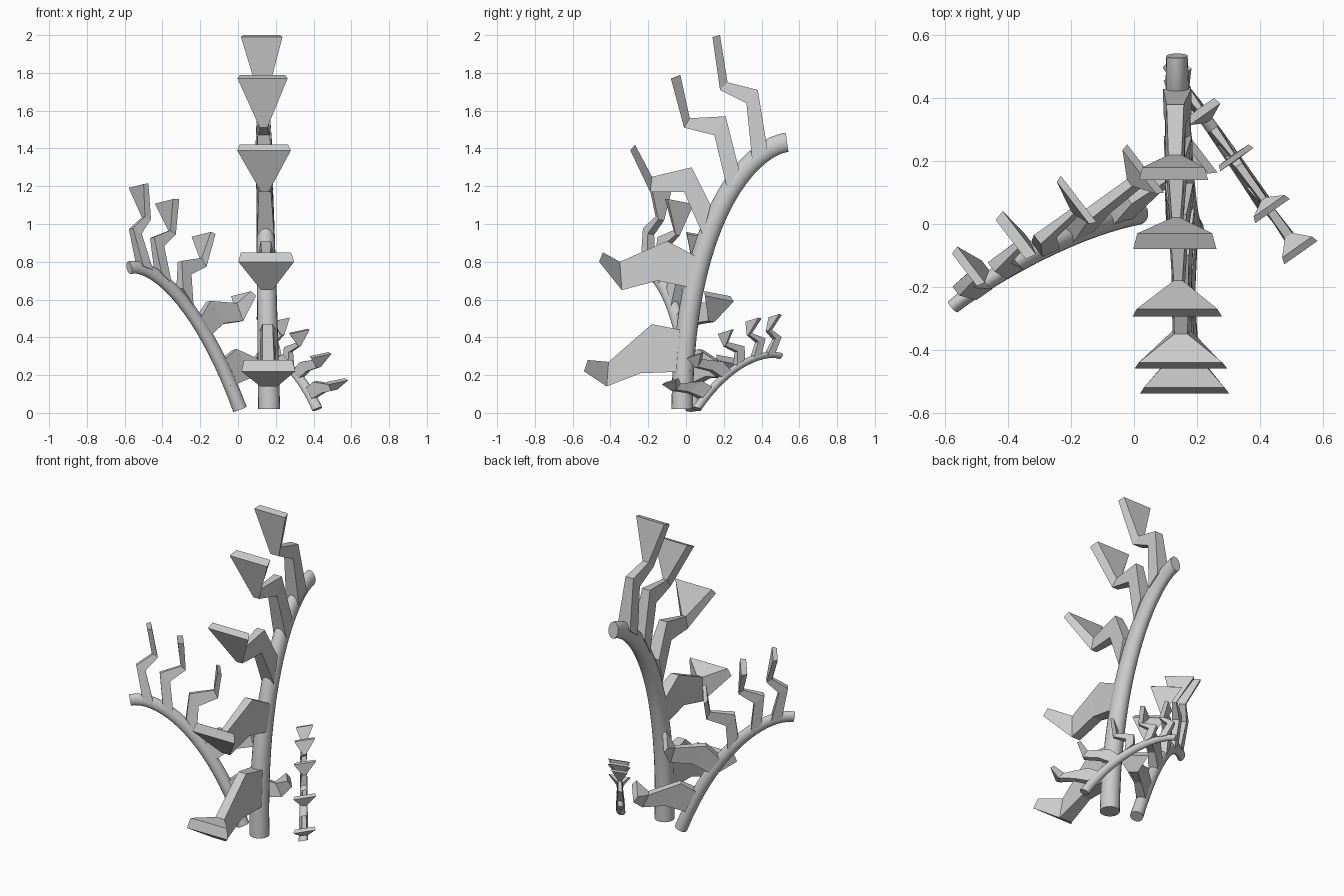
import bpy
import bmesh
import math
from mathutils import Vector, Matrix

cube = bpy.data.objects.get("Cube")
if cube:
    bpy.data.objects.remove(cube, do_unlink=True)

grey = bpy.data.materials.new("plain grey")
grey.use_nodes = True
grey.diffuse_color = (0.6, 0.6, 0.6, 1)
grey.node_tree.nodes["Principled BSDF"].inputs["Base Color"].default_value = (0.6, 0.6, 0.6, 1)

# Each arm: (upper, lower) profile points at root, elbow, wrist and hand end
ARMS = [
    [((.04, .41), (.04, .20)), ((-.16, .45), (-.22, .19)),
     ((-.39, .25), (-.40, .12)), ((-.50, .26), (-.52, .20))],
    [((.09, .80), (.06, .64)), ((-.08, .89), (-.13, .68)),
     ((-.33, .78), (-.32, .63)), ((-.42, .83), (-.44, .78))],
    [((.15, 1.08), (.11, .92)), ((.05, 1.28), (.01, 1.15)),
     ((-.16, 1.23), (-.17, 1.15)), ((-.25, 1.40), (-.275, 1.37))],
    [((.30, 1.27), (.24, 1.16)), ((.23, 1.55), (.17, 1.45)),
     ((.04, 1.54), (.01, 1.49)), ((-.01, 1.77), (-.06, 1.75))],
    [((.45, 1.38), (.37, 1.32)), ((.40, 1.69), (.34, 1.62)),
     ((.24, 1.73), (.20, 1.69)), ((.20, 1.98), (.16, 1.97))],
]
WRIST_WIDTHS = [.09, .06, .04, .04, .06]
HAND_WIDTHS = [.285, .295, .285, .265, .22]


def loft(name, rings, frame, smooth=False):
    """Skin a row of equal rings, cap both ends and place it with the frame."""
    bm = bmesh.new()
    loops = [[bm.verts.new(frame @ Vector(p)) for p in ring] for ring in rings]
    for a, b in zip(loops, loops[1:]):
        for i in range(len(a)):
            j = (i + 1) % len(a)
            bm.faces.new((a[i], a[j], b[j], b[i]))
    bm.faces.new(loops[0])
    bm.faces.new(loops[-1])
    bmesh.ops.recalc_face_normals(bm, faces=bm.faces)
    mesh = bpy.data.meshes.new(name)
    bm.to_mesh(mesh)
    bm.free()
    mesh.materials.append(grey)
    obj = bpy.data.objects.new(name, mesh)
    bpy.context.collection.objects.link(obj)
    if smooth:
        bpy.ops.object.select_all(action="DESELECT")
        obj.select_set(True)
        bpy.context.view_layer.objects.active = obj
        bpy.ops.object.shade_smooth_by_angle(angle=math.radians(40))
    return obj


def stalk_rings(steps=20, sides=20):
    """Curved tube that flattens sideways towards its tip."""
    p = [Vector(c) for c in ((0, 0, 0), (0, 0, .95), (0, .33, 1.38), (0, .555, 1.413))]
    rings = []
    for s in range(steps + 1):
        t = s / steps
        k = 1 - t
        centre = p[0] * k**3 + p[1] * 3 * k * k * t + p[2] * 3 * k * t * t + p[3] * t**3
        tangent = (p[1] - p[0]) * k * k + (p[2] - p[1]) * 2 * k * t + (p[3] - p[2]) * t * t
        tangent.normalize()
        normal = Vector((0, tangent.z, -tangent.y))
        side = Vector((.058 - .024 * t, 0, 0))
        depth = normal * (.057 - .006 * t)
        angles = [2 * math.pi * i / sides for i in range(sides)]
        rings.append([centre + side * math.cos(a) + depth * math.sin(a) for a in angles])
    return rings


def arm_rings(profile, wrist, hand):
    """Boxy bent arm ending in a flared wedge hand."""
    widths = [(.09, .09), (.055, .065), (wrist * .7, wrist), (hand * .9, hand)]
    rings = []
    for (upper, lower), (wu, wl) in zip(profile, widths):
        rings.append([(-wu / 2, *upper), (wu / 2, *upper), (wl / 2, *lower), (-wl / 2, *lower)])
    return rings


def plant(name, origin, across, along, up):
    """One stalk with its row of arms, set in its own frame."""
    frame = Matrix((across, along, up)).transposed().to_4x4()
    frame.translation = origin
    loft(name + "_stalk", stalk_rings(), frame, smooth=True)
    for i, (profile, wrist, hand) in enumerate(zip(ARMS, WRIST_WIDTHS, HAND_WIDTHS)):
        loft(f"{name}_arm_{i + 1}", arm_rings(profile, wrist, hand), frame)


# Tall central plant, medium one leaning right, small one leaning back
plant("tall", (.165, -.02, .02), (1, 0, 0), (0, 1, 0), (-.02, 0, 1))
plant("medium", (.01, .035, .02), (-.40, .52, -.10), (-.47, -.41, -.23), (-.23, -.05, .62))
plant("small", (.42, .055, .02), (.37, .26, .08), (-.26, .35, -.17), (-.12, .18, .265))
